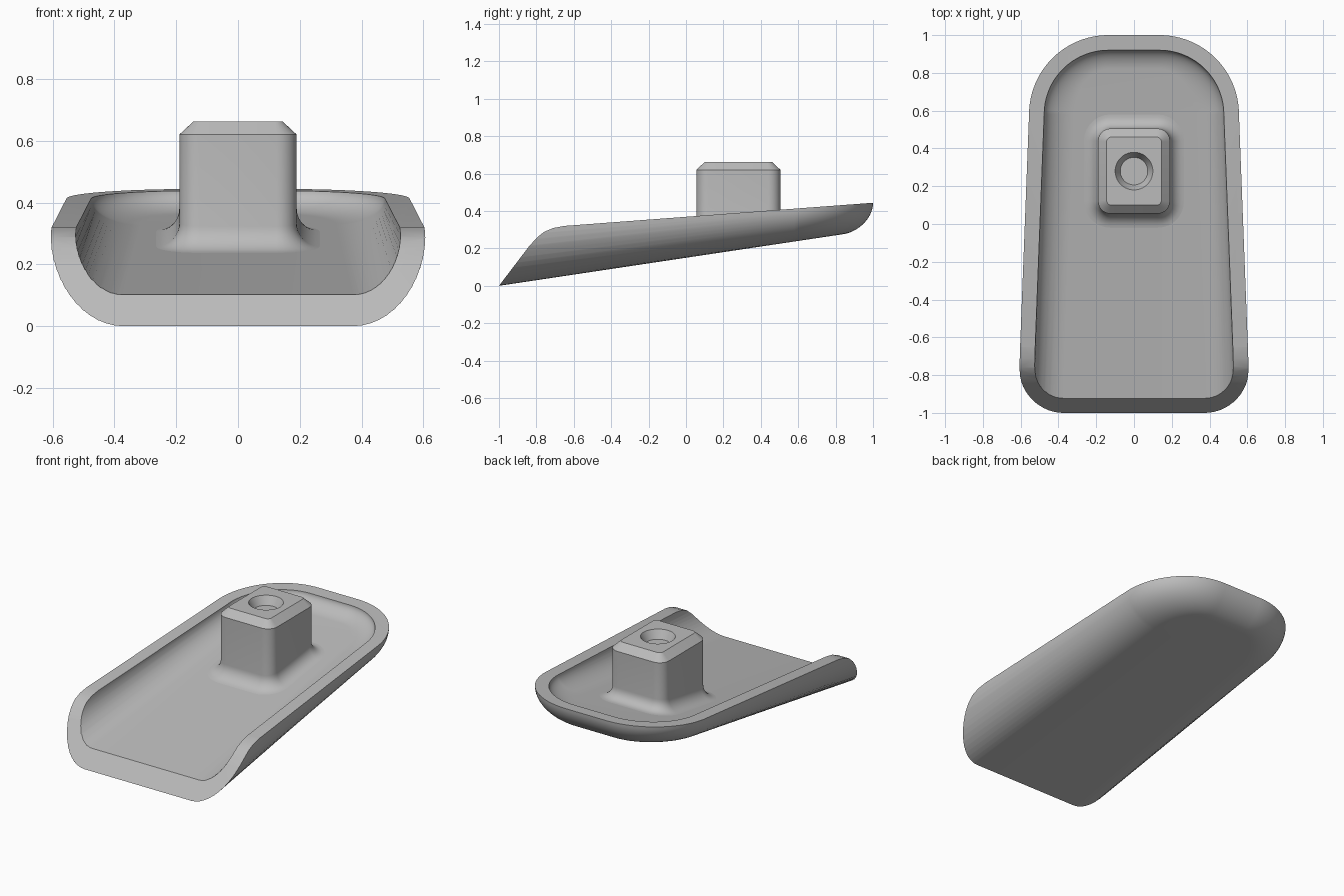
import bpy, bmesh
from math import sin, cos, pi

if "Cube" in bpy.data.objects:
    bpy.data.objects.remove(bpy.data.objects["Cube"])

grey = bpy.data.materials.new("plain grey")
grey.use_nodes = True
grey.diffuse_color = (0.5, 0.5, 0.5, 1)
grey.node_tree.nodes["Principled BSDF"].inputs["Base Color"].default_value = (0.5, 0.5, 0.5, 1)

WALL = 0.08           # side wall thickness
FLOOR = 0.09          # floor thickness
CORNER_Y, CORNER_R = 0.58, 0.42
FRONT = -1.3          # tray runs past the lip before it is trimmed


def underside(y):
    return 0.15 * (y + 1)


def rim(y):
    return 0.369 + 0.075 * y


def half_width(y):
    return 0.578 - 0.0385 * y


def loft(name, rings):
    """Skin closed rings of equal length and cap both ends."""
    bm = bmesh.new()
    loops = [[bm.verts.new(p) for p in ring] for ring in rings]
    n = len(loops[0])
    for low, high in zip(loops, loops[1:]):
        for i in range(n):
            j = (i + 1) % n
            bm.faces.new((low[i], low[j], high[j], high[i]))
    bm.faces.new(loops[0])
    bm.faces.new(loops[-1])
    bmesh.ops.recalc_face_normals(bm, faces=bm.faces)
    mesh = bpy.data.meshes.new(name)
    bm.to_mesh(mesh)
    bm.free()
    mesh.materials.append(grey)
    obj = bpy.data.objects.new(name, mesh)
    bpy.context.collection.objects.link(obj)
    return obj


def select(obj):
    bpy.ops.object.select_all(action='DESELECT')
    obj.select_set(True)
    bpy.context.view_layer.objects.active = obj


def bowl(name, offset, lift, round_x, round_y, extra, steps=14, arc=24):
    """Open-fronted bowl volume: rounded bottom edge, round back corners."""
    rings = []
    for k in range(steps + 2):
        a = min(k / steps, 1) * pi / 2
        s = 1 - cos(a)
        in_x = offset + round_x * (1 - sin(a))
        in_y = offset + round_y * (1 - sin(a))
        top = extra if k > steps else 0
        side = [(half_width(FRONT) - in_x, FRONT)]
        cx = half_width(CORNER_Y) - CORNER_R
        for i in range(arc + 1):
            t = i / arc * pi / 2
            side.append((cx + (CORNER_R - in_x) * cos(t),
                         CORNER_Y + (CORNER_R - in_y) * sin(t)))
        outline = side + [(-x, y) for x, y in reversed(side)]
        ring = []
        for x, y in outline:
            base = underside(y) + lift
            ring.append((x, y, base + (rim(y) - base) * s + top))
        rings.append(ring)
    return loft(name, rings)


# Tray: outer bowl, minus the hollow, minus everything above the rim and lip
tray = bowl("tray", 0, 0, 0.245, 0.16, 0.05)
hollow = bowl("hollow_cutter", WALL, FLOOR, 0.16, 0.1, 0.1)
lip = [(-1.1, -0.131), (-0.84, 0.21), (-0.80, 0.255), (-0.76, 0.288),
       (-0.71, 0.309), (-0.65, rim(-0.65)), (1.2, rim(1.2)),
       (1.2, 1), (-1.5, 1), (-1.5, -0.131)]
trim = loft("trim_cutter", [[(x, y, z) for y, z in lip] for x in (-1, 1)])

for cutter in (hollow, trim):
    cutter.hide_render = True
    mod = tray.modifiers.new("cut", 'BOOLEAN')
    mod.operation = 'DIFFERENCE'
    mod.solver = 'EXACT'
    mod.object = cutter
    select(tray)
    bpy.ops.object.modifier_apply(modifier=mod.name)
    bpy.data.objects.remove(cutter)

# Handle post: flared foot, straight sides, chamfered top, countersunk hole
POST_Y, HALF_X, HALF_Y, RADIUS = 0.28, 0.19, 0.225, 0.065
SEG = 8


def post_ring(grow, height):
    ring = []
    r = max(RADIUS + grow, 0.025)
    for q in range(4):
        sx, sy = ((1, 1), (-1, 1), (-1, -1), (1, -1))[q]
        for j in range(SEG):
            t = (q + j / (SEG - 1)) * pi / 2
            x = sx * (HALF_X + grow - r) + r * cos(t)
            y = POST_Y + sy * (HALF_Y + grow - r) + r * sin(t)
            ring.append((x, y, height(y)))
    return ring


def hole_ring(r, z):
    angles = [(i + 0.5) * 2 * pi / (4 * SEG) for i in range(4 * SEG)]
    return [(r * cos(t), POST_Y + r * sin(t), z) for t in angles]


def above_floor(h):
    return lambda y: underside(y) + FLOOR + h


FILLET = 0.075
rings = [post_ring(FILLET, above_floor(-0.03))]
for k in range(9):
    a = k / 8 * pi / 2
    rings.append(post_ring(FILLET * (1 - sin(a)), above_floor(FILLET * (1 - cos(a)))))
rings += [post_ring(0, lambda y: 0.62), post_ring(-0.045, lambda y: 0.662),
          hole_ring(0.1, 0.662), hole_ring(0.073, 0.61)]
post = loft("handle_post", rings)

for obj in (tray, post):
    select(obj)
    bpy.ops.object.shade_smooth_by_angle(angle=pi / 6)
